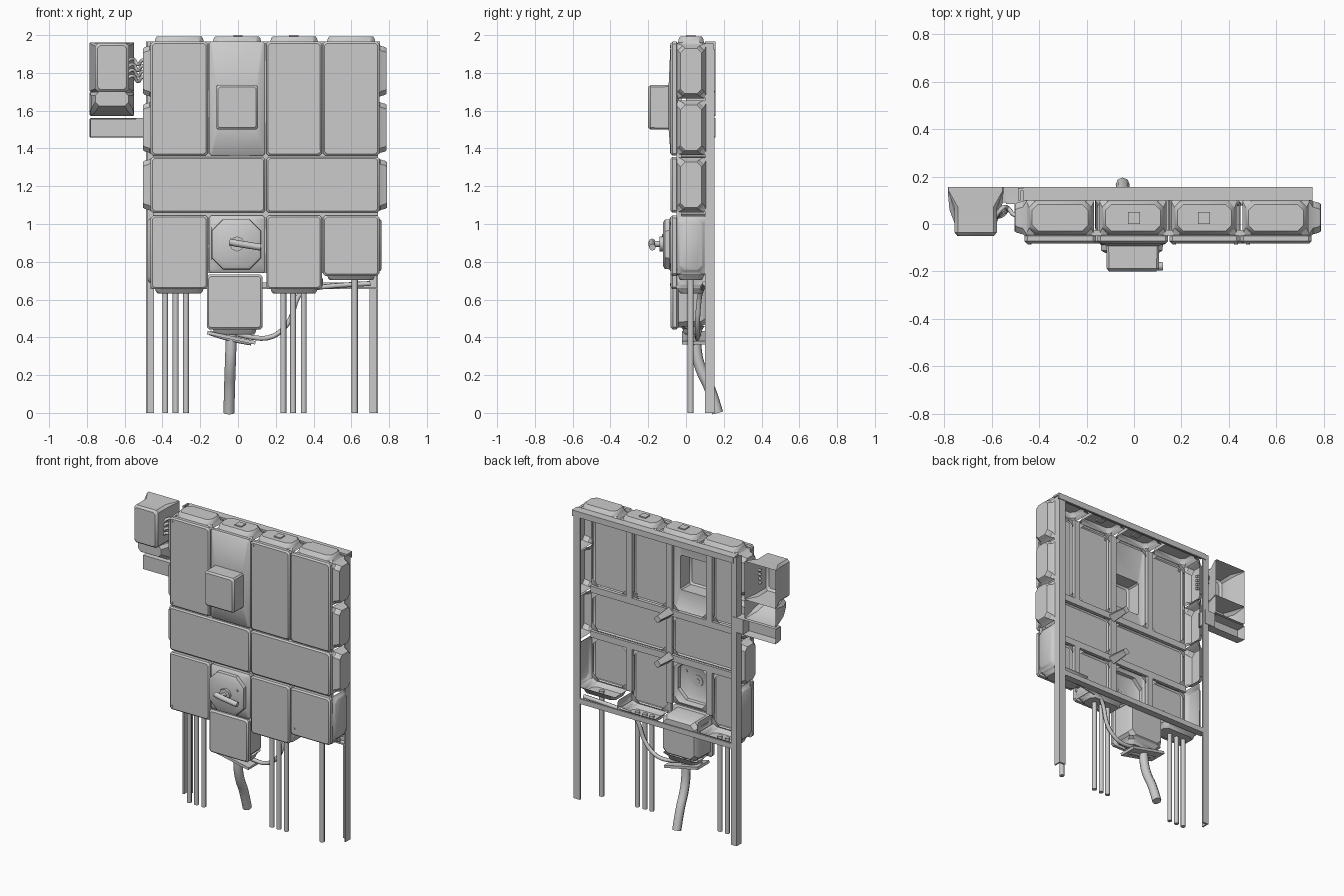
import bpy, bmesh, math
from mathutils import Vector

if "Cube" in bpy.data.objects:
    bpy.data.objects.remove(bpy.data.objects["Cube"])

MAP = {'x': lambda u, v, d: (d, u, v), 'y': lambda u, v, d: (u, d, v), 'z': lambda u, v, d: (u, v, d)}


def finish(name, bm, angle=35):
    bmesh.ops.recalc_face_normals(bm, faces=bm.faces)
    me = bpy.data.meshes.new(name)
    bm.to_mesh(me)
    bm.free()
    ob = bpy.data.objects.new(name, me)
    bpy.context.collection.objects.link(ob)
    smooth(ob, angle)
    return ob


def smooth(ob, angle=35):
    bpy.ops.object.select_all(action='DESELECT')
    ob.select_set(True)
    bpy.context.view_layer.objects.active = ob
    bpy.ops.object.shade_smooth_by_angle(angle=math.radians(angle))


def loft(name, rings, axis='y', cap=True, base=False):
    """Skin chamfered rectangles (u0, u1, v0, v1, depth, chamfer); open at the first ring."""
    bm = bmesh.new()
    loops = []
    for u0, u1, v0, v1, d, c in rings:
        pts = [(u0 + c, v0), (u1 - c, v0), (u1, v0 + c), (u1, v1 - c),
               (u1 - c, v1), (u0 + c, v1), (u0, v1 - c), (u0, v0 + c)]
        loops.append([bm.verts.new(MAP[axis](u, v, d)) for u, v in pts])
    for a, b in zip(loops, loops[1:]):
        for i in range(8):
            j = (i + 1) % 8
            bm.faces.new((a[i], a[j], b[j], b[i]))
    if cap:
        bm.faces.new(loops[-1])
    if base:
        bm.faces.new(loops[0])
    return finish(name, bm)


def inset(r, k):
    return (r[0] + k, r[1] - k, r[2] + k, r[3] - k)


def box(name, x0, x1, y0, y1, z0, z1):
    bm = bmesh.new()
    bmesh.ops.create_cube(bm, size=1)
    for v in bm.verts:
        v.co = ((x0 + x1) / 2 + v.co.x * (x1 - x0), (y0 + y1) / 2 + v.co.y * (y1 - y0),
                (z0 + z1) / 2 + v.co.z * (z1 - z0))
    return finish(name, bm)


def tube(name, pts, r, spline='POLY'):
    cu = bpy.data.curves.new(name, 'CURVE')
    cu.dimensions, cu.bevel_depth, cu.bevel_resolution = '3D', r, 2
    cu.use_fill_caps = True
    s = cu.splines.new(spline)
    s.points.add(len(pts) - 1)
    for p, co in zip(s.points, pts):
        p.co = (*co, 1)
    if spline == 'NURBS':
        s.order_u, s.use_endpoint_u, s.resolution_u = 3, True, 5
    ob = bpy.data.objects.new(name, cu)
    bpy.context.collection.objects.link(ob)
    bpy.ops.object.select_all(action='DESELECT')
    ob.select_set(True)
    bpy.context.view_layer.objects.active = ob
    bpy.ops.object.convert(target='MESH')
    smooth(bpy.context.object, 50)


def lid(name, r, extra=(), back=-0.04):
    """Cover with an octagonal rear flange, rounded front edge and optional raised rings."""
    rings = [(*inset(r, .016), back, .05), (*r, back - .01, .012), (*r, -.072, .012), (*inset(r, .009), -.082, .012)]
    loft(name, rings + list(extra))


def tray(name, axis, r, d, bulge):
    """Outer wall segment of a cabinet: a flange tray swelling outwards."""
    s = inset(r, .025)
    loft(name, [(*r, d, .012), (*inset(r, .012), d + bulge * .35, .025),
                (*inset(r, .018), d + bulge * .8, .025), (*s, d + bulge, .025)], axis)


# Cover grid
cols = [(-.462, -.16), (-.154, .144), (.15, .444), (.45, .748)]
for i, c in enumerate(cols):
    extra = []
    if i == 1:   # projecting meter housing
        extra = [(-.115, .105, 1.50, 1.735, -.092, .008), (-.115, .105, 1.50, 1.735, -.188, .01),
                 (-.105, .095, 1.51, 1.725, -.20, .01)]
    lid("upper_cover", (*c, 1.362, 1.965), extra)
lid("middle_cover", (-.462, .144, 1.06, 1.355))
lid("middle_cover", (.15, .748, 1.06, 1.355))
lows = [.655, .74, .655, .725]
for i, c in enumerate(cols):
    extra = []
    if i == 1:   # raised octagonal switch plate
        extra = [(-.14, .122, .76, 1.025, -.088, .06), (-.138, .12, .762, 1.023, -.112, .06),
                 (-.122, .104, .778, 1.007, -.122, .055)]
    lid("lower_cover", (*c, lows[i], 1.045), extra)

# Outer walls: top, sides and bottom trays
Y0, Y1 = -.055, .108
for i, c in enumerate(cols):
    tray("top_wall", 'z', (c[0] + .008, c[1] - .008, Y0, Y1), 1.945, .048)
    if i != 1:
        tray("bottom_wall", 'z', (c[0] + .01, c[1] - .01, Y0, Y1), lows[i] + .02, -.042)
for z0, z1, b in [(1.665, 1.955, .05), (1.365, 1.655, .05), (1.062, 1.353, .052), (.675, 1.042, .026)]:
    tray("left_wall", 'x', (Y0, Y1, z0, z1), -.452, -b)
    if z0 < 1:
        z0, b = .735, .022
    tray("right_wall", 'x', (Y0, Y1, z0, z1), .737, b)
tray("inner_side_wall", 'x', (Y0, Y1, .655, .74), -.163, .01)
tray("inner_side_wall", 'x', (Y0, Y1, .655, .73), .44, .01)
for x in (0, .295):
    box("top_plug", x - .025, x + .025, .0, .05, 1.985, 2.0)

# Divider strips behind the seams and corner nubs at the crossings
for z in (1.358, 1.052):
    box("cross_divider", -.45, .74, -.05, -.025, z - .022, z + .022)
for c, n in zip(cols, cols[1:]):
    x = (c[1] + n[0]) / 2
    box("upper_divider", x - .022, x + .022, -.05, -.025, 1.36, 1.95)
    box("lower_divider", x - .022, x + .022, -.05, -.025, .74, 1.05)
box("middle_divider", .125, .169, -.05, -.025, 1.06, 1.355)
for z in (1.358, 1.052):
    loft("corner_nub", [(.11, .184, z - .037, z + .037, -.03, .035),
                        (.122, .172, z - .025, z + .025, .10, .023)])

# Lower cable box below the switch
r = (-.165, .13, .442, .733)
loft("cable_box", [(*inset(r, .03), .105, .03), (*inset(r, .012), .08, .03), (*inset(r, .01), -.04, .03), (*r, -.05, .012),
                   (*r, -.07, .012), (*inset(r, .01), -.082, .012)], base=True)
tray("cable_box_flange", 'z', (-.145, .11, -.03, .1), .46, -.045)
plate = box("cable_entry_plate", -.13, .13, -.02, .105, -.009, .009)
plate.location = (-.035, 0, .398)
plate.rotation_euler = (0, .21, 0)


# Rotary switch handle
tube("switch_shaft", [(-.005, -.115, .895), (-.005, -.185, .895)], .016)
tube("switch_hub", [(-.005, -.118, .895), (-.005, -.14, .895)], .04)
tube("switch_handle", [(-.045, -.18, .905), (-.005, -.182, .897), (.12, -.178, .877)], .018)
for x, z in [(-.44, 1.385), (-.44, 1.94), (.43, 1.385), (.17, 1.94), (-.44, .68), (.48, .775), (.08, .94)]:
    d = -.128 if x == .08 else -.086
    tube("cover_screw", [(x, d, z), (x, d + .012, z)], .008)


# Rear angle-iron frame
def angle_post(name, x0, x1, outer):
    box(name, x0, x1, .14, .152, 0, 1.965)
    a, b = (x0, x0 + .01) if outer < 0 else (x1 - .01, x1)
    box(name, a, b, .10, .152, 0, 1.965)


angle_post("left_post", -.488, -.445, -1)
angle_post("right_post", .695, .742, 1)
box("top_rail", -.465, .752, .145, .157, 1.925, 1.965)
box("top_rail_flange", -.465, .752, .10, .157, 1.953, 1.965)
box("bottom_rail", -.465, .742, .14, .152, .655, .69)
box("bottom_rail_flange", -.465, .742, .105, .152, .655, .665)

# Conduits and cables
for x in (-.385, -.33, -.275, .24, .292, .348):
    tube("conduit", [(x, .025, 0), (x, .025, .65)], .0155)
tube("conduit", [(.618, .025, 0), (.618, .025, .72)], .016)
tube("main_cable", [(-.035, .05, .43), (-.038, .05, .33), (-.042, .08, .22), (-.045, .13, .13),
                    (-.048, .168, .0)], .029, 'NURBS')
tube("side_cable", [(-.03, .05, .425), (.05, .06, .40), (.18, .06, .39), (.28, .06, .48),
                    (.31, .07, .62), (.38, .09, .67), (.70, .10, .685)], .013, 'NURBS')
tube("short_cable", [(-.15, .04, .425), (-.06, .03, .39), (.07, .04, .37)], .013, 'NURBS')

# Side junction unit: open-backed box, sloped gland cover and channel bracket
loft("side_box", [(-.785, -.55, 1.70, 1.962, .155, .004), (-.785, -.55, 1.70, 1.962, .14, .004),
                  (-.757, -.578, 1.70, 1.957, .07, .015), (-.757, -.578, 1.70, 1.957, -.035, .015),
                  (-.745, -.59, 1.712, 1.945, -.05, .015)])
loft("gland_cover", [(-.785, -.55, 1.572, 1.70, .155, .004), (-.785, -.55, 1.572, 1.70, .135, .004),
                     (-.778, -.558, 1.59, 1.70, .06, .02), (-.755, -.58, 1.625, 1.70, .0, .02)])
loft("side_bracket", [(-.785, -.50, 1.457, 1.56, .155, .003), (-.785, -.50, 1.457, 1.56, .13, .003),
                      (-.78, -.50, 1.46, 1.555, .09, .003)])
box("bracket_end", -.54, -.46, .085, .155, 1.46, 1.56)
for k in range(4):
    z = 1.77 + k * .03
    tube("link_cable", [(-.585, .03, z), (-.555, .03 + .015 * k, z + .03), (-.53, .07, z - .03),
                        (-.505, .03, z + .02), (-.48, .04, z)], .009, 'NURBS')
